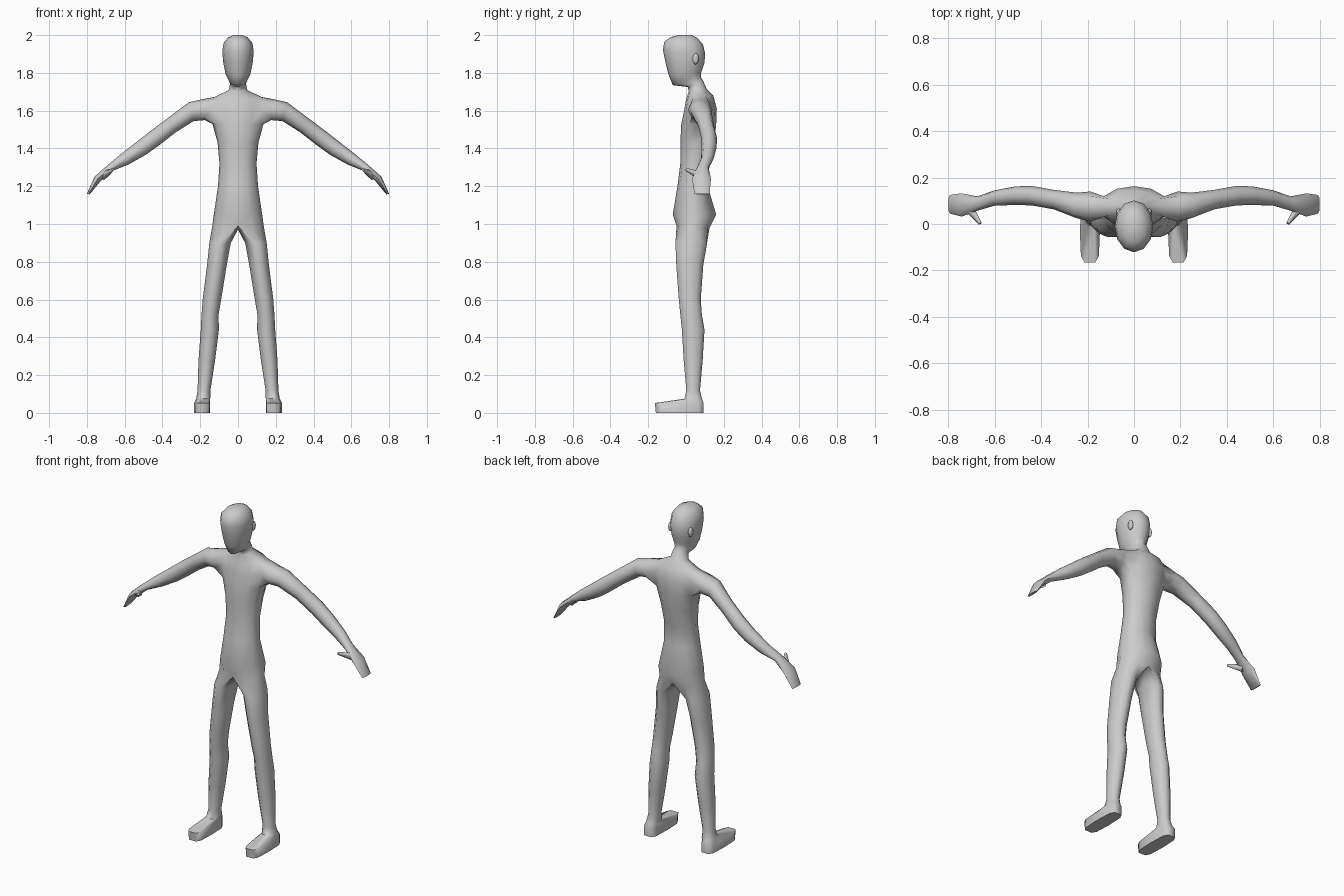
import bpy, bmesh
from math import sin, cos, radians, copysign
from mathutils import Vector

if "Cube" in bpy.data.objects:
    bpy.data.objects.remove(bpy.data.objects["Cube"])

bm = bmesh.new()


def ring(points):
    return [bm.verts.new(p) for p in points]


def bridge(a, b, closed=True, skip=()):
    n = len(a)
    for i in range(n if closed else n - 1):
        if i not in skip:
            j = (i + 1) % n
            bm.faces.new((a[i], a[j], b[j], b[i]))


def half_ring(zf, zb, w, yf, yb):
    """Half cross-section from front centre round the side to back centre."""
    pts = []
    for k in range(7):
        a = radians(30 * k)
        t = (1 - cos(a)) / 2
        pts.append((0 if k in (0, 6) else w * sin(a), yf + (yb - yf) * t, zf + (zb - zf) * t))
    return ring(pts)


def leg_ring(z, cx, cy, rx, ry, e):
    pts = []
    for k in range(10):
        a = radians(90 + (k - 3) * 36)
        s, c = sin(a), cos(a)
        pts.append((cx + rx * copysign(abs(s) ** e, s), cy - ry * copysign(abs(c) ** e, c), z))
    return ring(pts)


def arm_ring(xt, zt, xb, zb, cy, ry):
    """Section given by its upper and lower outline points and its depth."""
    top, low = Vector((xt, cy, zt)), Vector((xb, cy, zb))
    pts = []
    for k in range(8):
        b = radians(45 * (k - 1))
        pts.append((top + low) / 2 - (top - low) / 2 * cos(b) + Vector((0, ry * sin(b), 0)))
    return ring(pts)


# Torso, neck and head: front z, back z, half width, front y, back y
trunk = [half_ring(*r) for r in (
    (.99, .98, .137, -.05, .125),
    (1.05, 1.05, .128, -.07, .16),
    (1.20, 1.20, .106, -.045, .115),
    (1.32, 1.32, .098, -.03, .125),
    (1.43, 1.43, .108, -.03, .15),
    (1.53, 1.53, .135, -.025, .16),
    (1.60, 1.61, .15, -.01, .163),
    (1.66, 1.68, .13, 0, .145),
    (1.70, 1.715, .05, .015, .11),
    (1.725, 1.76, .042, .01, .09),
    (1.735, 1.775, .047, -.07, .08),
    (1.79, 1.80, .066, -.092, .08),
    (1.86, 1.85, .078, -.11, .097),
    (1.92, 1.90, .083, -.122, .102),
    (1.965, 1.95, .077, -.115, .09),
    (1.99, 1.985, .052, -.08, .06),
    (2.0, 2.0, .025, -.04, .03))]
for i in range(len(trunk) - 1):
    # leave an opening at the shoulder for the arm
    bridge(trunk[i], trunk[i + 1], False, (2, 3) if i in (5, 6) else ())
bm.faces.new(trunk[-1])

# Leg and foot, growing from the hip section closed by the crotch points
prev = trunk[0] + ring([(0, .09, .975), (0, .04, .97), (0, -.01, .975)])
for r in ((.90, .095, .028, .057, .088, 1),
          (.78, .112, .02, .052, .075, 1),
          (.60, .138, .02, .049, .061, 1),
          (.52, .148, .027, .045, .06, 1),
          (.44, .149, .038, .048, .063, 1),
          (.28, .165, .038, .044, .053, 1),
          (.12, .18, .038, .034, .038, 1),
          (.075, .184, .038, .037, .048, .8),
          (.052, .19, -.036, .043, .132, .5),
          (0, .19, -.034, .042, .129, .5)):
    cur = leg_ring(*r)
    bridge(prev, cur)
    prev = cur
bm.faces.new(prev)

# Arm and hand, growing from the shoulder opening
A, B, C = trunk[5:8]
prev = [A[2], A[3], A[4], B[4], C[4], C[3], C[2], B[2]]
for r in ((.20, 1.658, .175, 1.55, .075, .065),
          (.26, 1.645, .235, 1.545, .08, .055),
          (.36, 1.57, .33, 1.485, .105, .042),
          (.46, 1.495, .42, 1.415, .122, .042),
          (.53, 1.44, .49, 1.365, .122, .04),
          (.62, 1.37, .58, 1.315, .112, .033),
          (.69, 1.312, .66, 1.283, .088, .031),
          (.76, 1.25, .725, 1.23, .082, .05),
          (.80, 1.16, .785, 1.157, .085, .04)):
    cur = arm_ring(*r)
    bridge(prev, cur)
    prev = cur
bm.faces.new(prev)


def finish(name, bm):
    """Make the mirrored, smooth-shaded object."""
    bmesh.ops.delete(bm, geom=[v for v in bm.verts if not v.link_faces], context='VERTS')
    bmesh.ops.recalc_face_normals(bm, faces=bm.faces)
    me = bpy.data.meshes.new(name)
    bm.to_mesh(me)
    bm.free()
    ob = bpy.data.objects.new(name, me)
    bpy.context.collection.objects.link(ob)
    ob.modifiers.new("mirror", 'MIRROR')
    bpy.ops.object.select_all(action='DESELECT')
    ob.select_set(True)
    bpy.context.view_layer.objects.active = ob
    bpy.ops.object.shade_smooth_by_angle(angle=radians(65))


finish("body", bm)

# Thumbs: small tapered wedges pointing forward and inward
bm = bmesh.new()
root, tip = Vector((.715, .075, 1.255)), Vector((.662, .002, 1.288))
axis = tip - root
bmesh.ops.create_cone(bm, cap_ends=True, segments=6, radius1=.024, radius2=.008, depth=axis.length)
bmesh.ops.rotate(bm, verts=bm.verts, matrix=axis.to_track_quat('Z', 'Y').to_matrix())
bmesh.ops.translate(bm, verts=bm.verts, vec=(root + tip) / 2)
finish("thumbs", bm)

# Ears: flattened balls on the sides of the head
bm = bmesh.new()
bmesh.ops.create_uvsphere(bm, u_segments=8, v_segments=6, radius=1)
bmesh.ops.scale(bm, verts=bm.verts, vec=(.012, .018, .03))
bmesh.ops.translate(bm, verts=bm.verts, vec=(.066, .05, 1.875))
finish("ears", bm)
